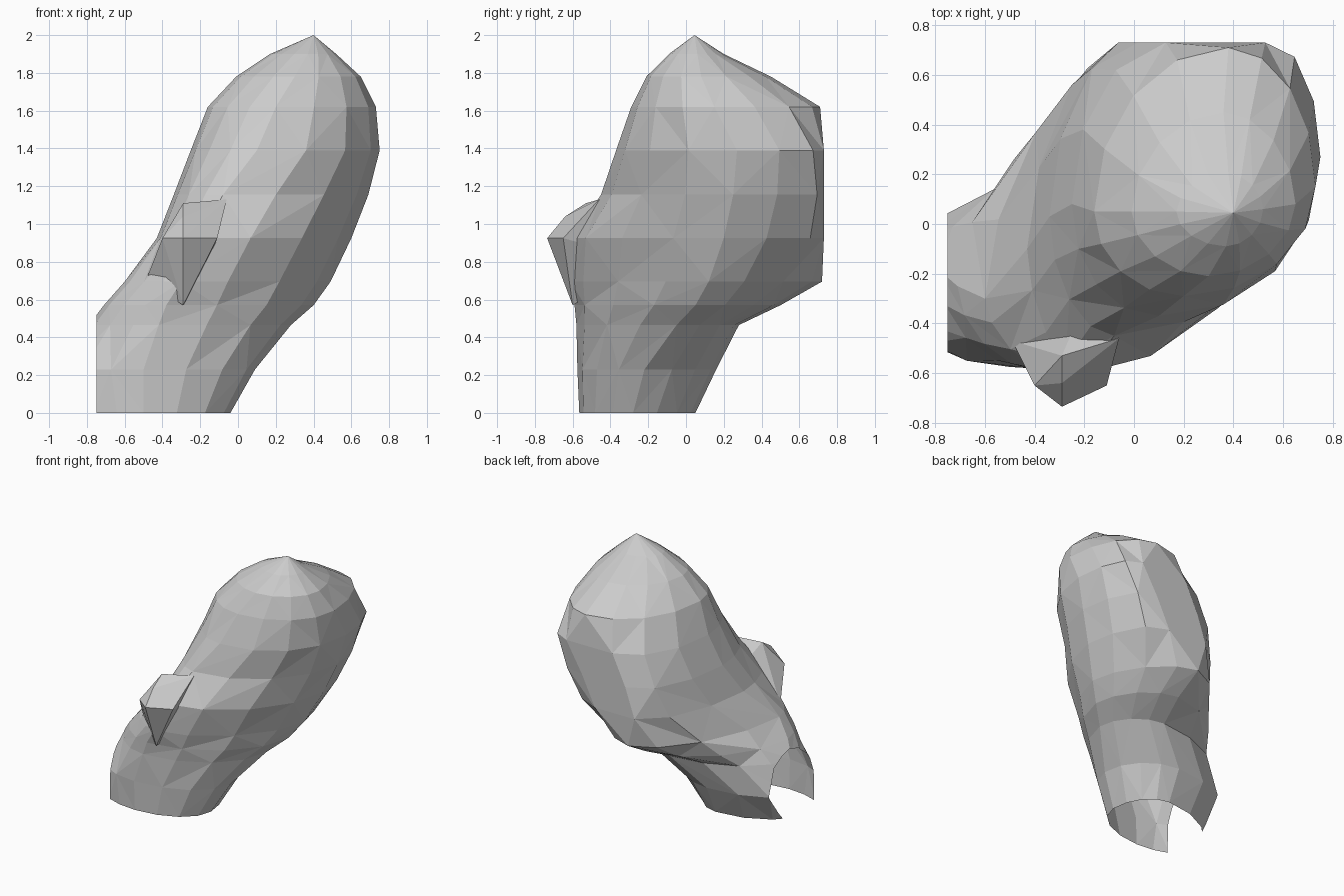
import bpy, bmesh
from math import cos, sin, tau
from mathutils import Vector

if "Cube" in bpy.data.objects:
    bpy.data.objects.remove(bpy.data.objects["Cube"])

SIDES = 16
BACK_PLANE = 0.73


def add_object(name, bm):
    bmesh.ops.recalc_face_normals(bm, faces=bm.faces)
    mesh = bpy.data.meshes.new(name)
    bm.to_mesh(mesh)
    bm.free()
    obj = bpy.data.objects.new(name, mesh)
    bpy.context.collection.objects.link(obj)
    return obj


def ring(bm, z, power, left, front, right, back):
    """Cross-section through four extreme points, joined by superelliptic quarters."""
    verts = []
    for i in range(SIDES):
        c, s = cos(tau * i / SIDES), sin(tau * i / SIDES)
        side = right if c >= 0 else left
        end = back if s >= 0 else front
        x = end[0] + (side[0] - end[0]) * abs(c) ** (2 / power)
        y = side[1] + (end[1] - side[1]) * abs(s) ** (2 / power)
        verts.append(bm.verts.new((x, min(y, BACK_PLANE), z)))
    return verts


# Leaning head and neck: height, roundness, then left, front, right, back extremes
sections = [
    (0.00, 2.0, (-.87, -.38), (-.50, -.565), (-.04, -.28), (-.29, .05)),
    (0.23, 2.0, (-.95, -.25), (-.50, -.575), (.09, -.22), (-.29, .16)),
    (0.465, 1.9, (-.79, -.18), (-.42, -.58), (.28, -.05), (-.05, .28)),
    (0.57, 1.8, (-.71, -.25), (-.38, -.59), (.40, .05), (0, .50)),
    (0.695, 1.65, (-.60, -.30), (-.30, -.61), (.49, .12), (0, .72)),
    (0.925, 1.75, (-.43, -.10), (-.20, -.60), (.60, .20), (.12, .88)),
    (1.155, 1.9, (-.34, .03), (-.08, -.45), (.69, .25), (.22, .89)),
    (1.39, 2.1, (-.25, .08), (.10, -.37), (.75, .27), (.38, .83)),
    (1.62, 2.0, (-.16, .05), (.20, -.29), (.73, .15), (.38, .71)),
    (1.78, 1.9, (-.01, .05), (.30, -.21), (.65, .08), (.36, .45)),
    (1.90, 1.9, (.17, .05), (.37, -.09), (.52, .06), (.38, .20)),
]
bm = bmesh.new()
rings = [ring(bm, *s) for s in sections]
tip = bm.verts.new((.40, .045, 2.0))
bm.faces.new(rings[0])
for k, (lo, hi) in enumerate(zip(rings, rings[1:])):
    for i in range(SIDES):
        j = (i + 1) % SIDES
        if (i + k) % 2:
            bm.faces.new((lo[i], lo[j], hi[i]))
            bm.faces.new((lo[j], hi[j], hi[i]))
        else:
            bm.faces.new((lo[i], lo[j], hi[j]))
            bm.faces.new((lo[i], hi[j], hi[i]))
for i in range(SIDES):
    bm.faces.new((rings[-1][i], rings[-1][(i + 1) % SIDES], tip))
body = add_object("head_and_neck", bm)

# Faceted nose bump on the front
bm = bmesh.new()
for p in [(-.29, -.735, .925), (-.40, -.65, .925), (-.11, -.65, .925), (-.29, -.64, 1.04),
          (-.29, -.53, 1.11), (-.29, -.64, .69), (-.49, -.47, .695), (-.06, -.46, 1.13),
          (-.29, -.60, .57), (-.15, -.20, .80)]:
    bm.verts.new(p)
bmesh.ops.convex_hull(bm, input=bm.verts)
loose = [v for v in bm.verts if not v.link_faces]
bmesh.ops.delete(bm, geom=loose, context='VERTS')
nose = add_object("nose_cutter", bm)
nose.hide_render = True

# Merge the nose into the head
mod = body.modifiers.new("join_nose", 'BOOLEAN')
mod.operation = 'UNION'
mod.solver = 'EXACT'
mod.object = nose
bpy.context.view_layer.objects.active = body
bpy.ops.object.modifier_apply(modifier=mod.name)
bpy.data.objects.remove(nose)

# Slice the neck flat on the left and leave its left and bottom ends open
bm = bmesh.new()
bm.from_mesh(body.data)
bmesh.ops.bisect_plane(bm, geom=bm.verts[:] + bm.edges[:] + bm.faces[:],
                       plane_co=Vector((-.75, 0, 0)), plane_no=Vector((-1, 0, 0)),
                       clear_outer=True)
base = [f for f in bm.faces if all(v.co.z < 1e-4 for v in f.verts)]
bmesh.ops.delete(bm, geom=base, context='FACES')
bm.to_mesh(body.data)
bm.free()
